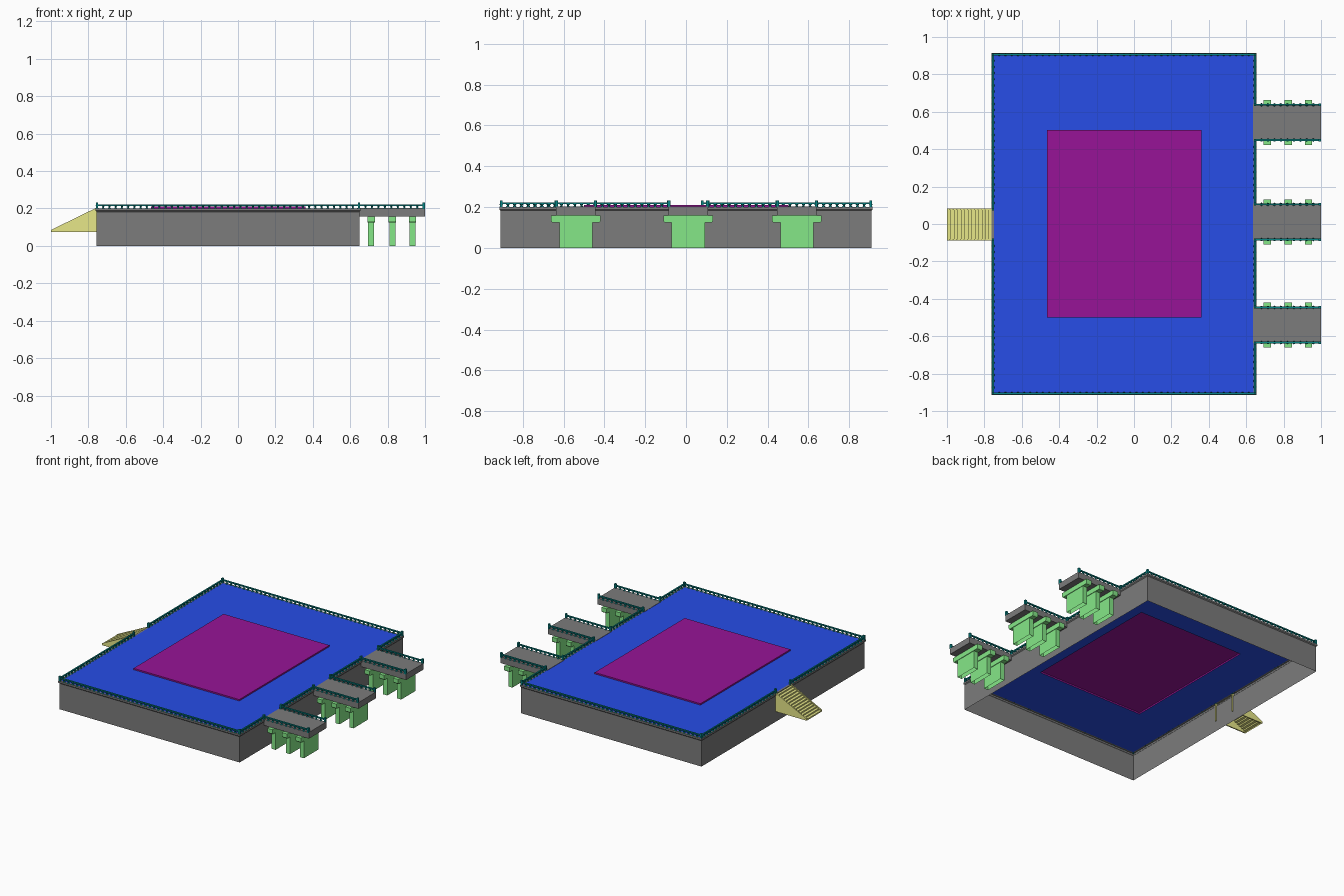
import bpy, bmesh
from mathutils import Vector

cube = bpy.data.objects.get("Cube")
if cube:
    bpy.data.objects.remove(cube, do_unlink=True)


def material(name, rgb):
    m = bpy.data.materials.new(name)
    m.use_nodes = True
    m.diffuse_color = (*rgb, 1)
    m.node_tree.nodes["Principled BSDF"].inputs["Base Color"].default_value = (*rgb, 1)
    return m


grey = material("stone grey", (0.2, 0.2, 0.2))
blue = material("floor blue", (0.02, 0.075, 0.8))
purple = material("dais purple", (0.31, 0.007, 0.31))
green = material("pillar green", (0.24, 0.82, 0.25))
yellow = material("stair yellow", (0.8, 0.8, 0.25))
teal = material("railing teal", (0.002, 0.24, 0.24))


def finish(bm, name, mat):
    mesh = bpy.data.meshes.new(name)
    bm.to_mesh(mesh)
    bm.free()
    mesh.materials.append(mat)
    obj = bpy.data.objects.new(name, mesh)
    bpy.context.collection.objects.link(obj)
    return obj


def rect(x0, x1, y0, y1, z, inset=0):
    x0, x1, y0, y1 = x0 + inset, x1 - inset, y0 + inset, y1 - inset
    return [(x0, y0, z), (x1, y0, z), (x1, y1, z), (x0, y1, z)]


def loft(name, mat, rings, top=False, bottom=False):
    """Join rectangles in order, leaving the ends open unless capped."""
    bm = bmesh.new()
    loops = [[bm.verts.new(p) for p in ring] for ring in rings]
    for a, b in zip(loops, loops[1:]):
        for i in range(4):
            j = (i + 1) % 4
            bm.faces.new((a[i], a[j], b[j], b[i]))
    if top:
        bm.faces.new(loops[-1])
    if bottom:
        bm.faces.new(loops[0][::-1])
    return finish(bm, name, mat)


def extrude_profile(name, mat, pts, y0, y1, closed):
    """Sweep an xz profile along y; closed profiles get end caps."""
    bm = bmesh.new()
    a = [bm.verts.new((x, y0, z)) for x, z in pts]
    b = [bm.verts.new((x, y1, z)) for x, z in pts]
    n = len(pts)
    for i in range(n if closed else n - 1):
        j = (i + 1) % n
        bm.faces.new((a[i], a[j], b[j], b[i]))
    if closed:
        bm.faces.new(a)
        bm.faces.new(b)
        bmesh.ops.recalc_face_normals(bm, faces=bm.faces)
    return finish(bm, name, mat)


def add_box(bm, center, size):
    vs = bmesh.ops.create_cube(bm, size=1)["verts"]
    bmesh.ops.scale(bm, vec=size, verts=vs)
    bmesh.ops.translate(bm, vec=center, verts=vs)


# Hollow platform: outer wall with a slim rim, floor with an opening, raised dais
TOP = 0.2
base = (-0.762, 0.654, -0.914, 0.914)
dais = (-0.465, 0.36, -0.5, 0.503)
loft("platform_wall", grey, [rect(*base, 0, 0.005), rect(*base, 0.182, 0.005),
                             rect(*base, 0.188), rect(*base, TOP),
                             rect(*base, TOP, 0.014)])
loft("platform_floor", blue, [rect(*base, TOP, 0.014), rect(*dais, TOP)])
loft("dais", purple, [rect(*dais, TOP), rect(*dais, 0.21)], top=True)


# Railing: thick handrail, flared balusters, taller end posts
def railing(name, start, end):
    bm = bmesh.new()
    a, b = Vector((*start, 0)), Vector((*end, 0))
    d, mid = b - a, (a + b) / 2
    add_box(bm, mid + Vector((0, 0, 0.2185)),
            (abs(d.x) + 0.01, abs(d.y) + 0.01, 0.008))
    for p in (a, b):
        add_box(bm, p + Vector((0, 0, 0.215)), (0.013, 0.013, 0.034))
    count = max(2, round(d.length / 0.033))
    for i in range(1, count):
        p = a + d * i / count
        for z, r1, r2 in ((0.2035, 0.009, 0.004), (0.211, 0.004, 0.009)):
            vs = bmesh.ops.create_cone(bm, segments=6, radius1=r1, radius2=r2,
                                       depth=0.0075)["verts"]
            bmesh.ops.translate(bm, vec=p + Vector((0, 0, z)), verts=vs)
    return finish(bm, name, teal)


west, east, side = -0.754, 0.647, 0.906
piers = (-0.54, 0.011, 0.543)
HALF = 0.0975
railing("front_railing", (west, -side), (east, -side))
railing("back_railing", (west, side), (east, side))
railing("stair_side_front_railing", (west, -side), (west, -0.085))
railing("stair_side_back_railing", (west, 0.08), (west, side))

# Pier-side railing fills the spaces between the piers
edges = [-side] + [y + s * HALF for y in piers for s in (-1, 1)] + [side]
for y0, y1 in zip(edges[::2], edges[1::2]):
    railing("pier_side_railing", (east, y0), (east, y1))

# Piers: deck, two railings, three hollow pillars with wide heads
for y in piers:
    deck = (0.637, 1.0, y - HALF, y + HALF)
    loft("pier_deck", grey, [rect(*deck, 0.158), rect(*deck, TOP + 0.002)],
         top=True, bottom=True)
    for s in (-1, 1):
        edge = y + s * (HALF - 0.003)
        railing("pier_railing", (east, edge), (0.993, edge))
    for x in (0.712, 0.825, 0.933):
        rings = [rect(x - hx, x + hx, y - hy, y + hy, z) for hx, hy, z in (
            (0.016, 0.081, 0), (0.016, 0.081, 0.124), (0.02, 0.116, 0.124),
            (0.02, 0.121, 0.132), (0.02, 0.121, 0.158))]
        loft("pier_pillar", green, rings, top=True)

# Stairs: two side panels with a folded sheet of steps between them
FOOT, HEAD, LOW = -1.0, -0.75, 0.073
panel = [(FOOT, LOW), (HEAD, LOW), (HEAD, TOP), (-0.765, TOP), (FOOT, 0.085)]
for y in (-0.088, 0.076):
    extrude_profile("stair_side_panel", yellow, panel, y, y + 0.008, True)
STEPS = 13
run, rise = (-0.758 - FOOT) / STEPS, (TOP - 0.005 - LOW) / STEPS
steps = [(FOOT, LOW)]
for i in range(STEPS):
    z = LOW + (i + 1) * rise
    steps += [(FOOT + i * run, z), (FOOT + (i + 1) * run, z)]
extrude_profile("stair_steps", yellow, steps[::-1], -0.08, 0.076, False)
